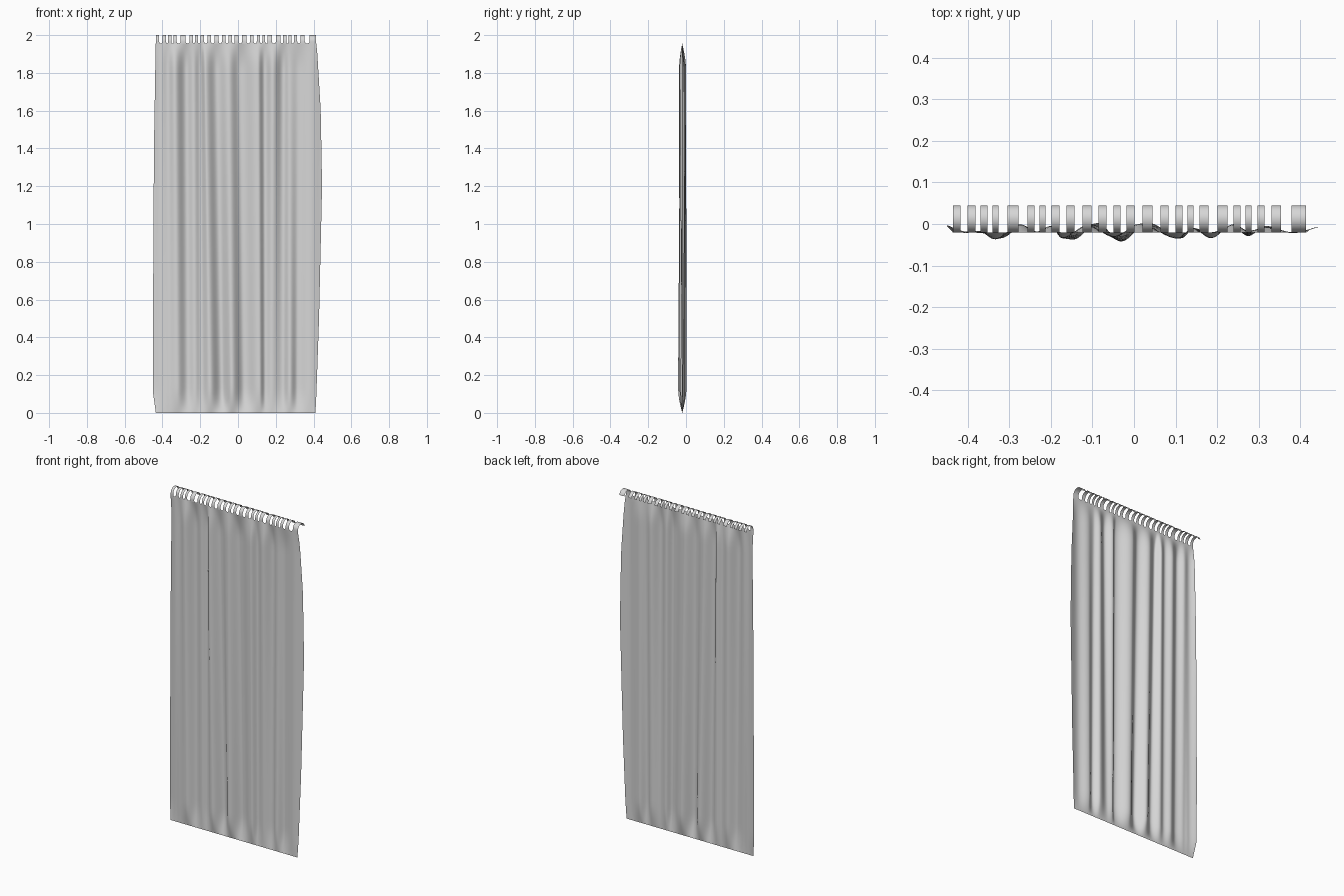
import bpy
import bmesh
from math import sin, cos, pi, radians

cube = bpy.data.objects.get("Cube")
if cube:
    bpy.data.objects.remove(cube, do_unlink=True)

REST_Y = -0.02      # plane of the flat hems
SHEET_TOP = 1.956   # where the cloth ends and the loops begin
COLUMNS, ROWS = 220, 48

# Fold crests and valleys: x at top, x at bottom, y at top, y at bottom
FOLDS = [
    (-.46, -.46, .0, -.004), (-.405, -.40, -.022, -.018),
    (-.375, -.37, -.016, -.022), (-.335, -.32, -.037, -.034),
    (-.275, -.265, .0, -.006), (-.235, -.225, -.018, -.02),
    (-.2, -.195, -.004, -.012), (-.175, -.145, -.034, -.038),
    (-.115, -.085, -.004, .003), (-.05, -.03, -.03, -.043),
    (.01, .035, .0, .003), (.105, .115, -.035, -.034),
    (.14, .145, -.01, -.01), (.185, .18, -.035, -.02),
    (.24, .235, .0, -.006), (.275, .275, -.015, -.03),
    (.32, .315, -.008, -.004), (.385, .38, -.02, -.022),
    (.46, .46, -.004, -.008),
]

# Side outlines: height, x
LEFT_EDGE = [(0, -.435), (.1, -.449), (.5, -.45), (1.4, -.445), (2, -.435)]
RIGHT_EDGE = [(0, .41), (.1, .415), (.5, .429), (1.2, .445),
              (1.6, .438), (1.9, .42), (2, .41)]

# Hanging loops: centre x, width
LOOPS = [
    (-.426, .017), (-.391, .019), (-.361, .017), (-.333, .015),
    (-.291, .026), (-.248, .017), (-.220, .015), (-.189, .019),
    (-.153, .019), (-.113, .022), (-.076, .019), (-.041, .017),
    (-.008, .019), (.033, .024), (.073, .019), (.108, .017),
    (.136, .015), (.168, .022), (.213, .024), (.248, .017),
    (.275, .015), (.305, .017), (.342, .022), (.396, .034),
]


def lerp(a, b, t):
    return a + (b - a) * t


def interpolate(points, value, smooth):
    """Follow a list of (position, result) pairs, optionally eased."""
    for (p, a), (q, b) in zip(points, points[1:]):
        if value <= q:
            t = max(0.0, (value - p) / (q - p))
            return lerp(a, b, (1 - cos(pi * t)) / 2 if smooth else t)
    return points[-1][1]


def make_object(name, rows_list, material):
    """Turn lists of point rows into smooth strips."""
    bm = bmesh.new()
    for rows in rows_list:
        grid = [[bm.verts.new(p) for p in row] for row in rows]
        for low, high in zip(grid, grid[1:]):
            for i in range(len(low) - 1):
                bm.faces.new((low[i], low[i + 1], high[i + 1], high[i]))
    for face in bm.faces:
        face.smooth = True
    mesh = bpy.data.meshes.new(name)
    bm.to_mesh(mesh)
    bm.free()
    mesh.materials.append(material)
    obj = bpy.data.objects.new(name, mesh)
    bpy.context.collection.objects.link(obj)
    return obj


# Cloth colour
cloth = bpy.data.materials.new("light grey cloth")
cloth.use_nodes = True
grey = (.68, .68, .68, 1)
cloth.diffuse_color = grey
shader = cloth.node_tree.nodes["Principled BSDF"]
shader.inputs["Base Color"].default_value = grey
shader.inputs["Roughness"].default_value = .9


# Hanging sheet, flat at both hems and folded in between
def sheet_row(k):
    # rows crowd towards the hems
    z = SHEET_TOP * (1 - cos(pi * k / ROWS)) / 2
    down = 1 - z / SHEET_TOP
    profile = [(lerp(xt, xb, down), lerp(yt, yb, down))
               for xt, xb, yt, yb in FOLDS]
    hem_gap = min(z, SHEET_TOP - z)
    fullness = sin(min(1, hem_gap / .14) * pi / 2)
    left = interpolate(LEFT_EDGE, z, False)
    right = interpolate(RIGHT_EDGE, z, False)
    row = []
    for i in range(COLUMNS + 1):
        x = lerp(left, right, i / COLUMNS)
        y = interpolate(profile, x, True)
        row.append((x, lerp(REST_Y, y, fullness), z))
    return row


make_object("curtain_sheet", [[sheet_row(k) for k in range(ROWS + 1)]], cloth)


# Loops that flare into the hem and arch backwards over the rail
ARCH = .0325
ARCH_BASE = 2 - ARCH


def loop_rows(index):
    centre, width = LOOPS[index]
    start, end = centre - width / 2, centre + width / 2
    first, last = index == 0, index == len(LOOPS) - 1
    prev_end = start if first else sum(LOOPS[index - 1]) - LOOPS[index - 1][1] / 2
    next_start = end if last else LOOPS[index + 1][0] - LOOPS[index + 1][1] / 2
    rows = []
    # rounded bottoms of the gaps between loops
    for step in range(7):
        angle = step / 6 * pi / 2
        spread = (1 - sin(angle)) / 2
        z = lerp(ARCH_BASE, SHEET_TOP, cos(angle))
        rows.append([(start - (start - prev_end) * spread, REST_Y, z),
                     (end + (next_start - end) * spread, REST_Y, z)])
    # backward arch
    for step in range(1, 15):
        angle = radians(170) * step / 14
        y = REST_Y + ARCH * (1 - cos(angle))
        z = ARCH_BASE + ARCH * sin(angle)
        rows.append([(start, y, z), (end, y, z)])
    return rows


make_object("hanging_loops", [loop_rows(i) for i in range(len(LOOPS))], cloth)
